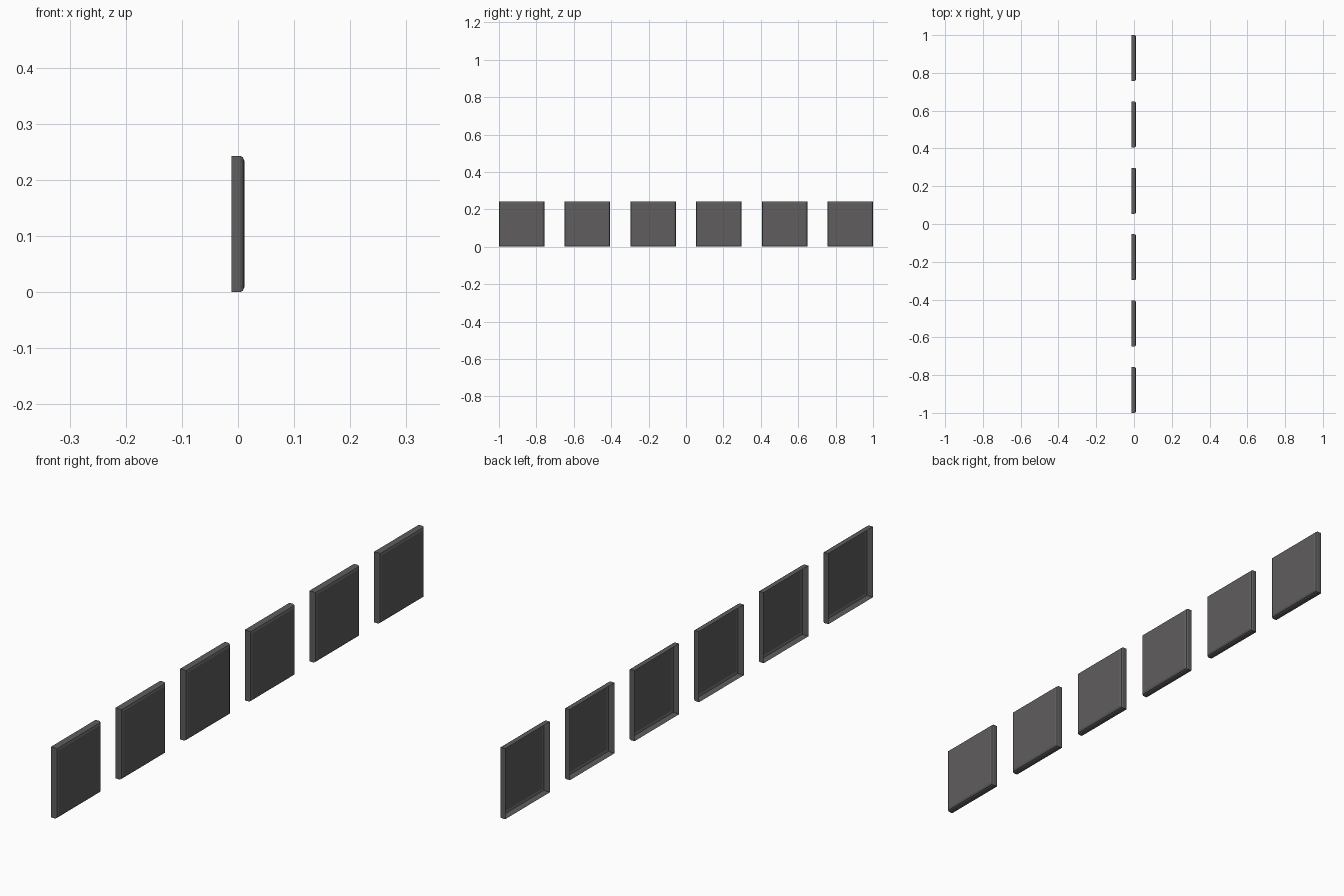
import bpy, bmesh

if "Cube" in bpy.data.objects:
    bpy.data.objects.remove(bpy.data.objects["Cube"])

SIZE = 0.243      # panel width and height
PITCH = 0.3514    # spacing along y
# (x, inset) steps from the open back rim to the rounded front edge
PROFILE = [(-0.012, 0.0), (0.0035, 0.0), (0.0085, 0.0025), (0.0115, 0.0095)]

mat = bpy.data.materials.new("charcoal grey")
mat.diffuse_color = (0.115, 0.11, 0.11, 1)
mat.use_nodes = True
mat.node_tree.nodes["Principled BSDF"].inputs["Base Color"].default_value = mat.diffuse_color


def panel_mesh():
    """Shallow square tray: closed rounded front (+x), open back (-x)."""
    bm = bmesh.new()
    rings = []
    for x, inset in PROFILE:
        h = SIZE / 2 - inset
        rings.append([bm.verts.new((x, sy * h, SIZE / 2 + sz * h))
                      for sy, sz in ((-1, -1), (1, -1), (1, 1), (-1, 1))])
    for a, b in zip(rings, rings[1:]):
        for i in range(4):
            j = (i + 1) % 4
            bm.faces.new((a[i], a[j], b[j], b[i]))
    bm.faces.new(rings[-1])
    bmesh.ops.recalc_face_normals(bm, faces=bm.faces)
    front = max(bm.faces, key=lambda f: f.calc_center_median().x)
    if front.normal.x < 0:
        bmesh.ops.reverse_faces(bm, faces=bm.faces)
    me = bpy.data.meshes.new("panel")
    bm.to_mesh(me)
    bm.free()
    me.materials.append(mat)
    return me


# Row of six identical panels along y
mesh = panel_mesh()
for i in range(6):
    ob = bpy.data.objects.new(f"panel_{i + 1}", mesh)
    ob.location.y = (i - 2.5) * PITCH
    bpy.context.collection.objects.link(ob)
